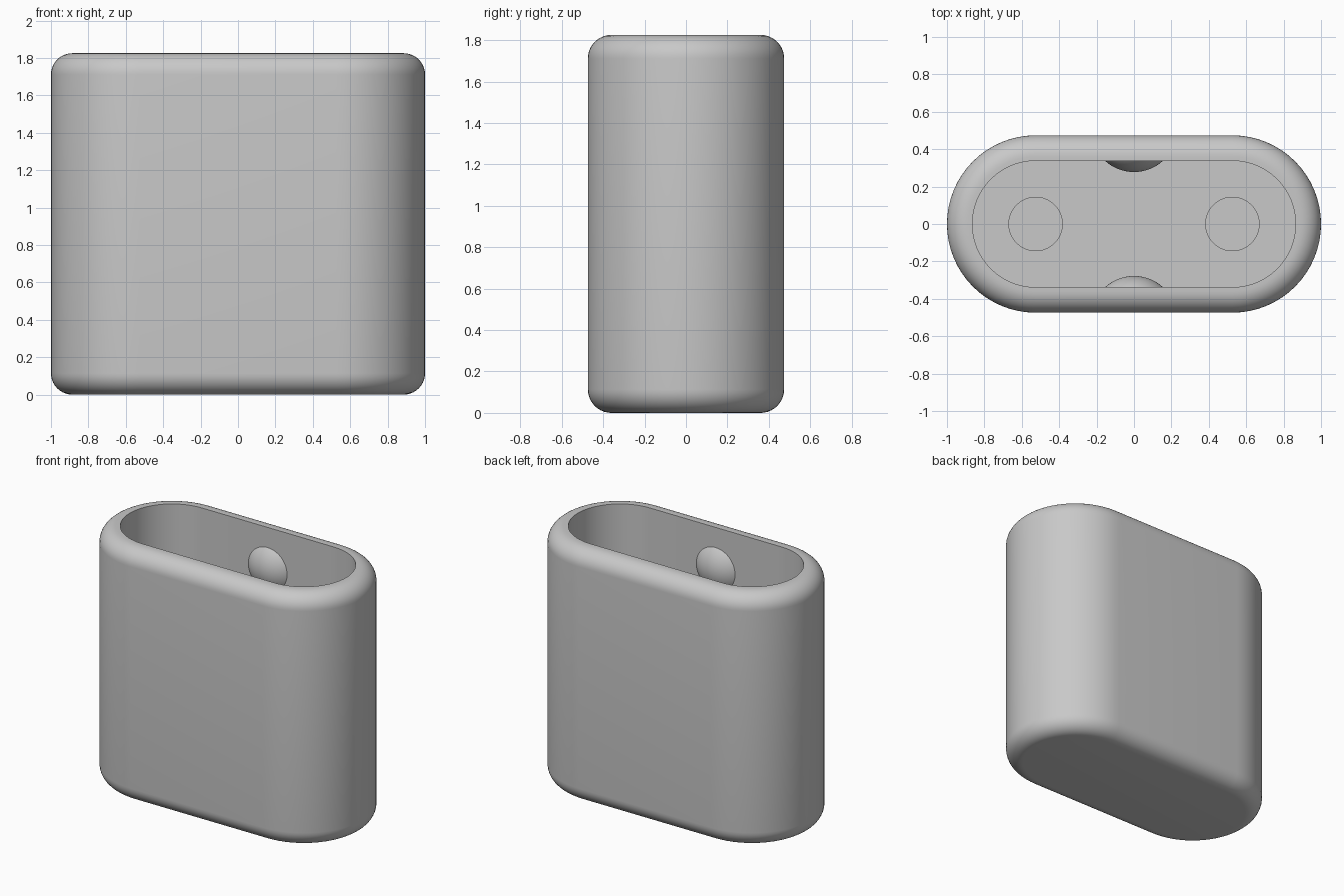
import bpy, bmesh
from math import sin, cos, pi
from mathutils import Matrix, Vector

cube = bpy.data.objects.get("Cube")
if cube:
    bpy.data.objects.remove(cube, do_unlink=True)

CX = 0.526                    # centre of each rounded end
R_OUT, R_IN = 0.474, 0.338    # outer and cavity radius
HEIGHT, FILLET = 1.825, 0.114
FLOOR, RECESS = 0.2, 0.1      # cavity floor and recess bottom
R_RECESS = 0.143
SEG = 32

grey = bpy.data.materials.new("light grey")
grey.use_nodes = True
colour = (0.58, 0.58, 0.58, 1)
grey.diffuse_color = colour
grey.node_tree.nodes["Principled BSDF"].inputs["Base Color"].default_value = colour


def finish(bm, name):
    bmesh.ops.recalc_face_normals(bm, faces=bm.faces)
    mesh = bpy.data.meshes.new(name)
    bm.to_mesh(mesh)
    bm.free()
    mesh.materials.append(grey)
    obj = bpy.data.objects.new(name, mesh)
    bpy.context.collection.objects.link(obj)
    bpy.ops.object.select_all(action='DESELECT')
    obj.select_set(True)
    bpy.context.view_layer.objects.active = obj
    bpy.ops.object.shade_smooth_by_angle(angle=pi / 6)
    return obj


def stadium(bm, r, z):
    ring = []
    for side in (1, -1):
        for i in range(SEG + 1):
            a = -pi / 2 + pi * i / SEG
            ring.append(bm.verts.new((side * (CX + r * cos(a)), side * r * sin(a), z)))
    return ring


def circle(bm, x, r, z):
    n = 2 * SEG
    return [bm.verts.new((x + r * cos(2 * pi * i / n), r * sin(2 * pi * i / n), z))
            for i in range(n)]


def bridge(bm, a, b):
    for i in range(len(a)):
        j = (i + 1) % len(a)
        bm.faces.new((a[i], a[j], b[j], b[i]))


# Case: rounded outside, flat rim, straight cavity wall
arc = [pi / 2 * i / 10 for i in range(11)]
profile = [(R_OUT - FILLET + FILLET * sin(a), FILLET - FILLET * cos(a)) for a in arc]
profile += [(r, HEIGHT - z) for r, z in reversed(profile)]
profile += [(R_IN, HEIGHT), (R_IN, FLOOR)]

bm = bmesh.new()
rings = [stadium(bm, r, z) for r, z in profile]
for lower, upper in zip(rings, rings[1:]):
    bridge(bm, lower, upper)
bm.faces.new(rings[0])

# Two round recesses in the cavity floor
loops = [rings[-1]]
for x in (-CX, CX):
    top, bottom = circle(bm, x, R_RECESS, FLOOR), circle(bm, x, R_RECESS, RECESS)
    bridge(bm, top, bottom)
    bm.faces.new(bottom)
    loops.append(top)
edges = [bm.edges.get((l[i - 1], l[i])) for l in loops for i in range(len(l))]
bmesh.ops.triangle_fill(bm, edges=edges, use_beauty=True, normal=Vector((0, 0, 1)))
finish(bm, "case_body")

# Snap bumps: shallow sphere caps on both long cavity walls
BUMP_R, BUMP_OUT, BUMP_Z = 0.23, 0.06, 1.525
for name, side in (("back_bump", 1), ("front_bump", -1)):
    bm = bmesh.new()
    bmesh.ops.create_uvsphere(bm, u_segments=48, v_segments=48, radius=BUMP_R,
                              matrix=Matrix.Rotation(pi / 2, 4, 'X'))
    bmesh.ops.translate(bm, verts=bm.verts,
                        vec=(0, side * (R_IN - BUMP_OUT + BUMP_R), BUMP_Z))
    bmesh.ops.bisect_plane(bm, geom=bm.verts[:] + bm.edges[:] + bm.faces[:],
                           plane_co=(0, side * (R_IN + 0.002), 0),
                           plane_no=(0, side, 0), clear_outer=True)
    bmesh.ops.holes_fill(bm, edges=[e for e in bm.edges if e.is_boundary], sides=0)
    finish(bm, name)
